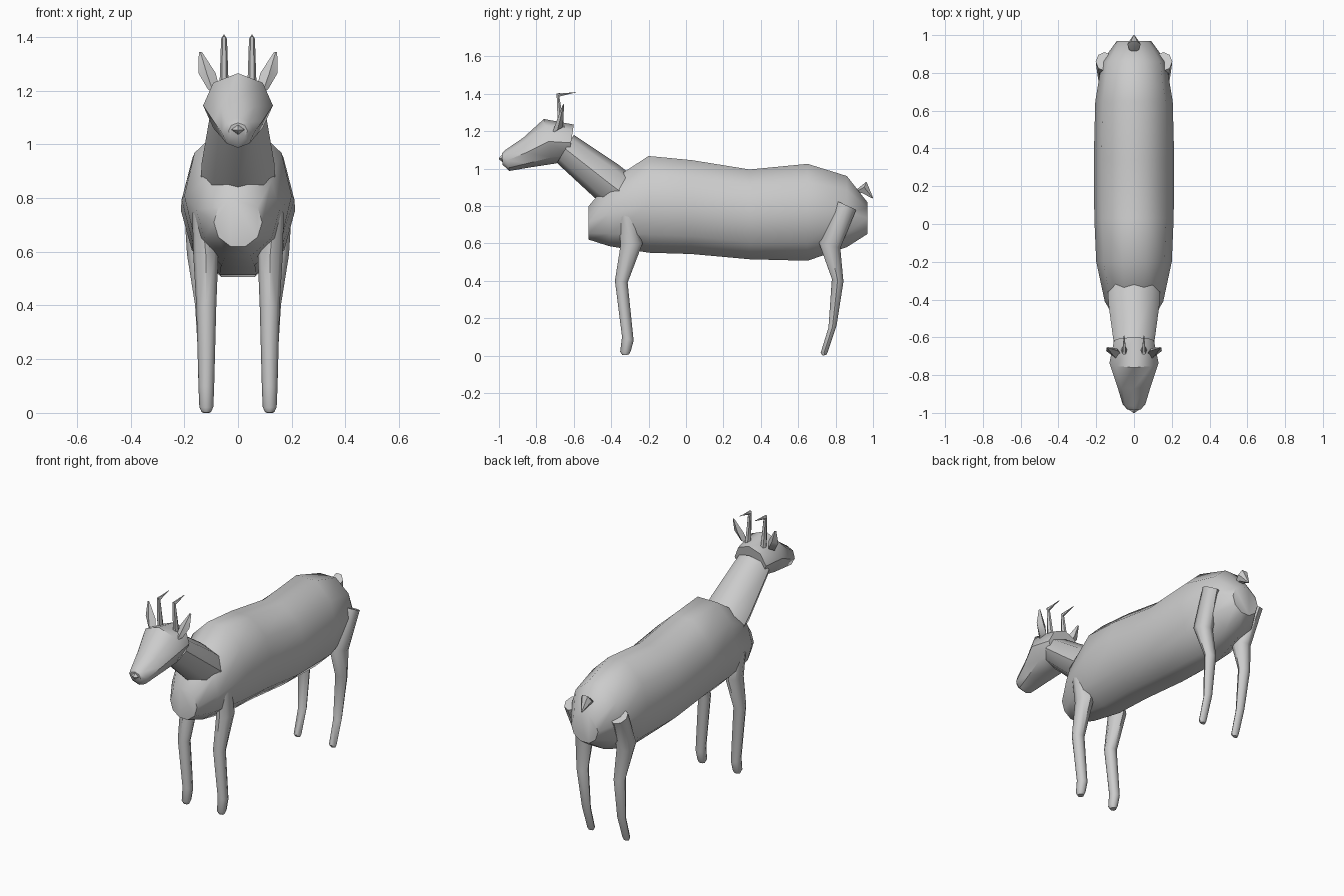
import bpy, bmesh, math


def loft(name, rings, n=8, side=1):
    """Skin of elliptical rings: (y, z of one end, y, z of other end, centre x, half width)."""
    bm = bmesh.new()
    angles = [2 * math.pi * i / n for i in range(n)]
    peak = max(math.sin(a) for a in angles)
    loops = []
    for yt, zt, yb, zb, xc, rx in rings:
        cy, cz = (yt + yb) / 2, (zt + zb) / 2
        vy, vz = (yt - yb) / 2 / peak, (zt - zb) / 2 / peak
        loops.append([bm.verts.new((side * (xc + rx * math.cos(a)),
                                    cy + vy * math.sin(a),
                                    cz + vz * math.sin(a))) for a in angles])
    for a, b in zip(loops, loops[1:]):
        for i in range(n):
            j = (i + 1) % n
            bm.faces.new((a[i], a[j], b[j], b[i]))
    bm.faces.new(loops[0])
    bm.faces.new(loops[-1])
    bmesh.ops.recalc_face_normals(bm, faces=bm.faces)
    mesh = bpy.data.meshes.new(name)
    bm.to_mesh(mesh)
    bm.free()
    obj = bpy.data.objects.new(name, mesh)
    bpy.context.collection.objects.link(obj)
    bpy.ops.object.select_all(action='DESELECT')
    obj.select_set(True)
    bpy.context.view_layer.objects.active = obj
    bpy.ops.object.shade_smooth_by_angle(angle=math.radians(45))
    return obj


def pair(name, rings, n=8):
    for side, label in ((1, "left"), (-1, "right")):
        loft(f"{name}_{label}", rings, n, side)


# Torso: y, top, bottom, half width
torso = [(-0.52, 0.80, 0.62, 0.09), (-0.41, 0.93, 0.585, 0.155),
         (-0.20, 1.067, 0.55, 0.20), (0.03, 1.045, 0.543, 0.21),
         (0.34, 0.995, 0.515, 0.213), (0.65, 1.025, 0.507, 0.205),
         (0.86, 0.96, 0.58, 0.17), (0.97, 0.82, 0.65, 0.09)]
loft("torso", [(y, t, y, b, 0, w) for y, t, b, w in torso], 10)

# Neck
loft("neck", [(-0.26, 0.94, -0.40, 0.78, 0, 0.14),
              (-0.36, 1.02, -0.49, 0.845, 0, 0.135),
              (-0.60, 1.18, -0.69, 1.03, 0, 0.105)])

# Head, back of skull to muzzle
loft("head", [(-0.60, 1.235, -0.63, 1.04, 0, 0.105),
              (-0.76, 1.265, -0.71, 1.025, 0, 0.13),
              (-0.87, 1.165, -0.84, 1.005, 0, 0.09),
              (-0.965, 1.10, -0.945, 0.987, 0, 0.06),
              (-0.985, 1.08, -0.98, 1.02, 0, 0.035)])

# Nose
loft("nose", [(-0.97, 1.077, -0.97, 1.033, 0, 0.026),
              (-0.985, 1.073, -0.985, 1.037, 0, 0.024),
              (-1.0, 1.056, -1.0, 1.05, 0, 0.003)], 4)

# Ears
pair("ear", [(-0.66, 1.22, -0.715, 1.19, 0.09, 0.022),
             (-0.655, 1.27, -0.69, 1.26, 0.115, 0.032),
             (-0.652, 1.345, -0.658, 1.343, 0.14, 0.006)], 4)

# Antlers, upright stem bending into a back-pointing tine
pair("antler", [(-0.65, 1.22, -0.685, 1.22, 0.052, 0.017),
                (-0.677, 1.385, -0.692, 1.402, 0.052, 0.011),
                (-0.59, 1.409, -0.59, 1.405, 0.052, 0.002)], 6)

# Front legs
pair("front_leg", [(-0.275, 0.73, -0.36, 0.76, 0.135, 0.035),
                   (-0.232, 0.60, -0.35, 0.59, 0.12, 0.047),
                   (-0.312, 0.39, -0.38, 0.40, 0.118, 0.037),
                   (-0.28, 0.08, -0.342, 0.10, 0.118, 0.029),
                   (-0.295, 0.025, -0.352, 0.02, 0.118, 0.026),
                   (-0.305, 0.005, -0.34, 0.002, 0.118, 0.018)])

# Hind legs
pair("hind_leg", [(0.91, 0.78, 0.81, 0.825, 0.155, 0.048),
                  (0.825, 0.575, 0.71, 0.605, 0.138, 0.052),
                  (0.842, 0.395, 0.78, 0.41, 0.124, 0.036),
                  (0.805, 0.16, 0.762, 0.15, 0.118, 0.027),
                  (0.758, 0.02, 0.72, 0.015, 0.118, 0.024),
                  (0.75, 0.003, 0.73, 0.0, 0.118, 0.016)])

# Tail
loft("tail", [(0.915, 0.89, 0.90, 0.86, 0, 0.02),
              (0.965, 0.93, 0.94, 0.87, 0, 0.036),
              (1.0, 0.845, 0.996, 0.84, 0, 0.004)], 6)
